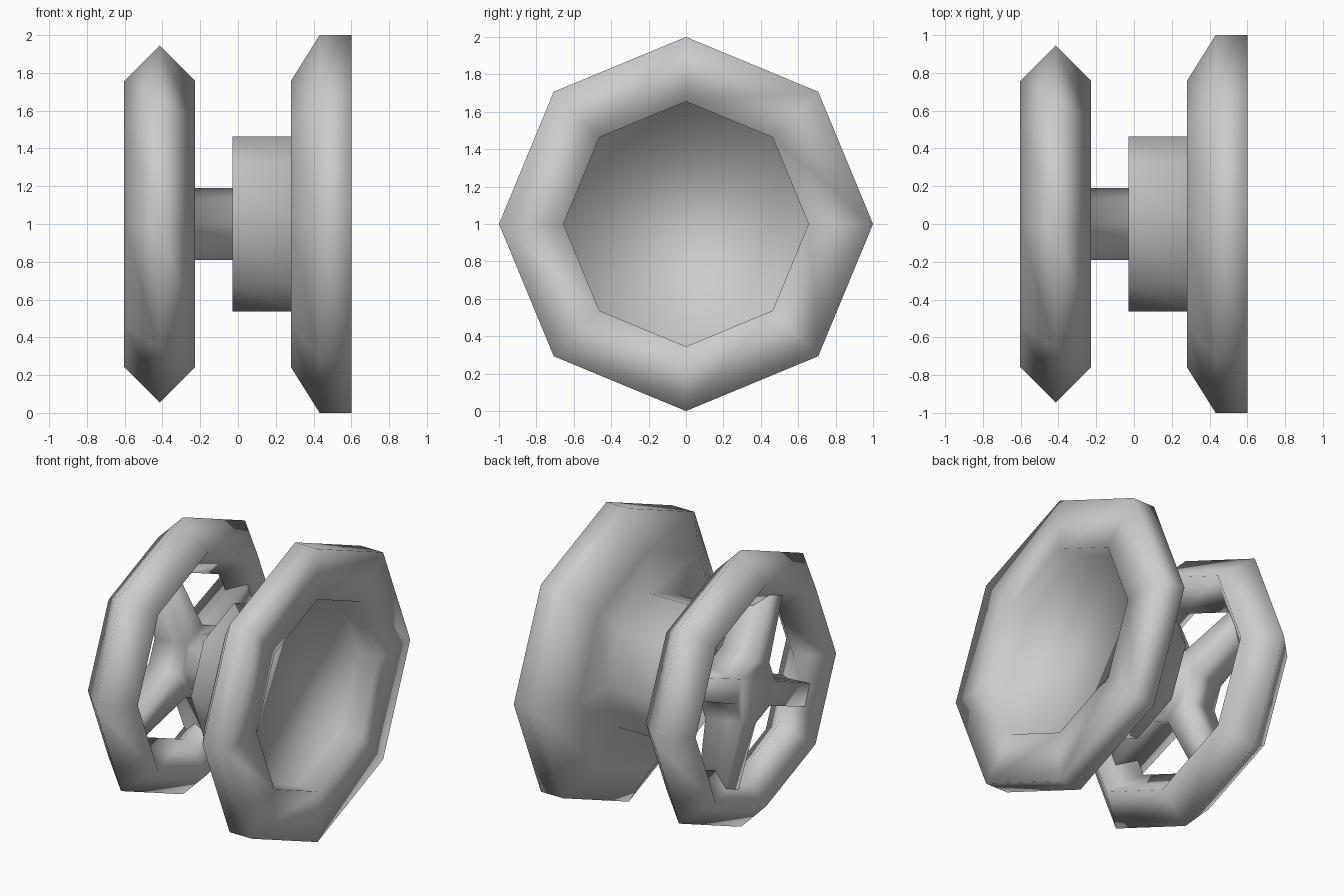
import bpy, bmesh, math
from mathutils import Vector

if "Cube" in bpy.data.objects:
    bpy.data.objects.remove(bpy.data.objects["Cube"])

SIDES = 8


def lathe(profile, closed=False):
    """Eight-sided turning of (x, radius) points about the x axis at z = 1."""
    bm = bmesh.new()
    rings = []
    for x, r in profile:
        rings.append([bm.verts.new((x, r * math.cos(2 * math.pi * i / SIDES),
                                    1 + r * math.sin(2 * math.pi * i / SIDES)))
                      for i in range(SIDES)])
    pairs = list(zip(rings, rings[1:]))
    if closed:
        pairs.append((rings[-1], rings[0]))
    bands = []
    for a, b in pairs:
        bands.append([bm.faces.new((a[i], a[(i + 1) % SIDES], b[(i + 1) % SIDES], b[i]))
                      for i in range(SIDES)])
    if not closed:
        bm.faces.new(rings[0])
        bm.faces.new(rings[-1])
    bmesh.ops.recalc_face_normals(bm, faces=bm.faces)
    return bm, bands


def finish(bm, name):
    bmesh.ops.recalc_face_normals(bm, faces=bm.faces)
    for f in bm.faces:
        f.smooth = True
    mesh = bpy.data.meshes.new(name)
    bm.to_mesh(mesh)
    bm.free()
    obj = bpy.data.objects.new(name, mesh)
    bpy.context.collection.objects.link(obj)


# Hollow dish with its stepped hub at the back
bm, _ = lathe([(-0.03, 0.463), (0.28, 0.463), (0.28, 0.757), (0.432, 1.0),
               (0.6, 1.0), (0.6, 0.655), (0.45, 0.655)])
finish(bm, "dish_and_hub")

# Handwheel rim: ring with a diamond cross-section
R, r, cx = 0.757, 0.188, -0.415
bm, _ = lathe([(cx - r, R), (cx, R + r), (cx + r, R), (cx, R - r)], closed=True)
finish(bm, "handwheel_rim")

# Handwheel centre and stepped axle, with four spokes pulled out of every other side
bm, bands = lathe([(-0.525, 0.21), (-0.27, 0.25), (-0.27, 0.19), (0.0, 0.19)])
for i in range(0, SIDES, 2):
    ang = 2 * math.pi * (i + 0.5) / SIDES
    out = Vector((0, math.cos(ang), math.sin(ang)))
    side = Vector((0, -math.sin(ang), math.cos(ang)))
    axis = Vector((-0.415, 0, 1))
    tip = bmesh.ops.extrude_discrete_faces(bm, faces=[bands[0][i]])["faces"][0]
    for v in tip.verts:
        sx = 1 if v.co.x > -0.4 else -1
        sw = 1 if (v.co - axis).dot(side) > 0 else -1
        v.co = axis + out * 0.66 + side * 0.073 * sw + Vector((0.1 * sx, 0, 0))
finish(bm, "handwheel_spokes_and_axle")
